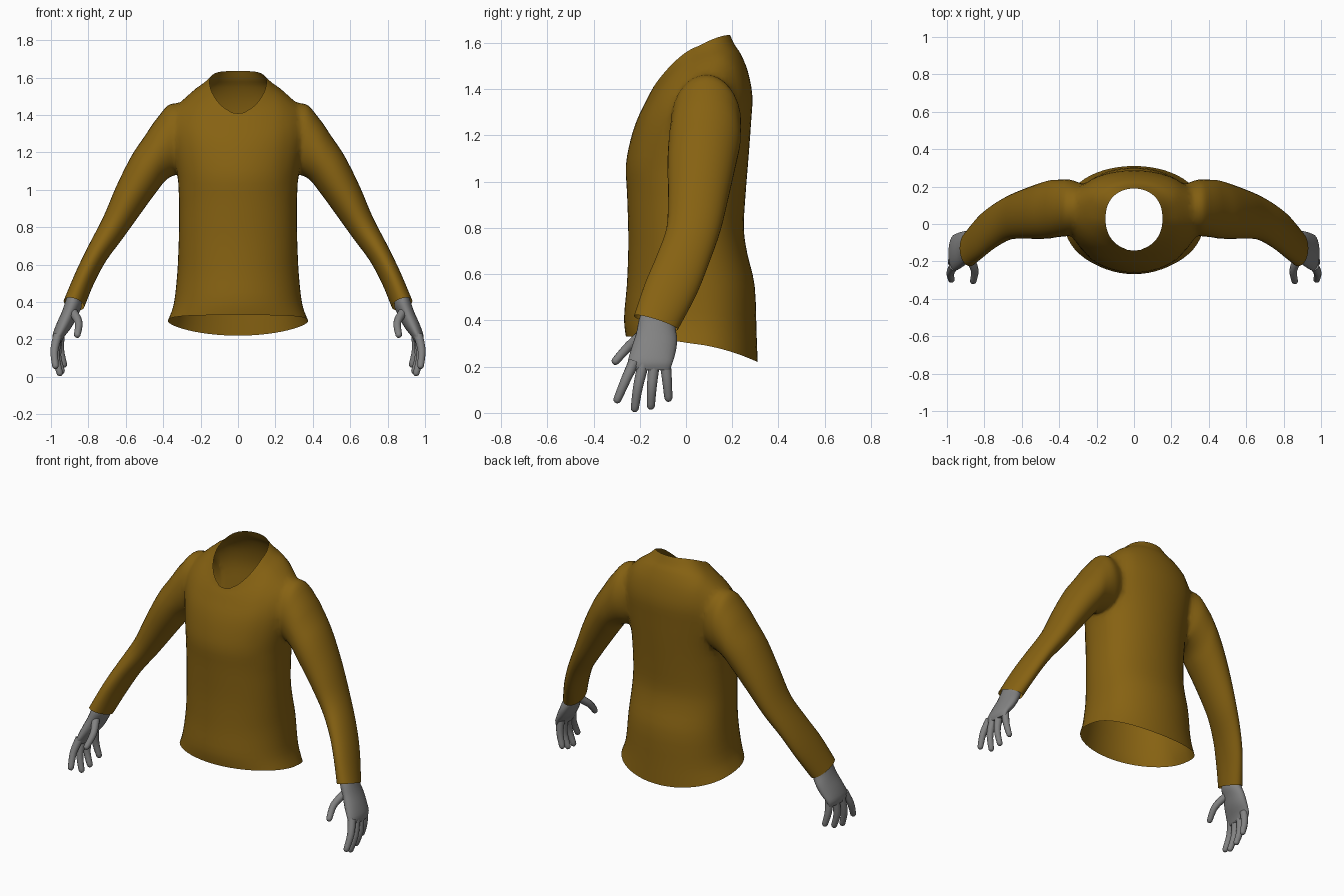
import bpy, bmesh, math
from mathutils import Vector

if "Cube" in bpy.data.objects:
    bpy.data.objects.remove(bpy.data.objects["Cube"])


def material(name, rgb):
    m = bpy.data.materials.new(name)
    m.diffuse_color = (*rgb, 1)
    m.use_nodes = True
    m.node_tree.nodes["Principled BSDF"].inputs["Base Color"].default_value = m.diffuse_color
    return m


FABRIC = material("mustard_fabric", (0.24, 0.122, 0.006))
SKIN = material("grey_skin", (0.225, 0.225, 0.225))


def smooth_rows(rows, steps):
    """Catmull-Rom interpolation of section parameters."""
    out = []
    for i in range(len(rows) - 1):
        quad = [rows[max(i - 1, 0)], rows[i], rows[i + 1], rows[min(i + 2, len(rows) - 1)]]
        for k in range(steps):
            t = k / steps
            out.append([0.5 * (2 * b + (c - a) * t + (2 * a - 5 * b + 4 * c - d) * t * t
                               + (3 * b - a - 3 * c + d) * t ** 3) for a, b, c, d in zip(*quad)])
    out.append(list(rows[-1]))
    return out


def loft(bm, rings):
    """Skin closed rings and close both ends with fans; return the fan centres."""
    vs = [[bm.verts.new(p) for p in r] for r in rings]
    n = len(rings[0])
    for a, b in zip(vs, vs[1:]):
        for i in range(n):
            j = (i + 1) % n
            bm.faces.new((a[i], a[j], b[j], b[i]))
    centres = []
    for r in (vs[0], vs[-1]):
        c = bm.verts.new(sum((v.co for v in r), Vector()) / n)
        centres.append(c.co.copy())
        for i in range(n):
            bm.faces.new((r[i], r[(i + 1) % n], c))
    return centres


def make_object(name, bm, mat):
    bmesh.ops.recalc_face_normals(bm, faces=bm.faces)
    me = bpy.data.meshes.new(name)
    bm.to_mesh(me)
    bm.free()
    me.materials.append(mat)
    ob = bpy.data.objects.new(name, me)
    bpy.context.collection.objects.link(ob)
    return ob


def activate(ob):
    bpy.ops.object.select_all(action='DESELECT')
    ob.select_set(True)
    bpy.context.view_layer.objects.active = ob


def torso_ring(row, n=56):
    w, yf, yb, zf, zs, zb = row
    yc, h = (yf + yb) / 2, (yb - yf) / 2
    pts = []
    for i in range(n):
        t = 2 * math.pi * i / n
        s = math.sin(t)
        e = 0.8 if s > 0 else 0.92          # flatter back than front
        y = yc + h * math.copysign(abs(s) ** e, s)
        z = zs + (zb - zf) / 2 * s + ((zb + zf) / 2 - zs) * s * s
        pts.append(Vector((w * math.cos(t), y, z)))
    return pts


def limb_ring(row, side, n=32):
    ux, uz, lx, lz, yf, yb, tilt = row
    c = Vector(((ux + lx) / 2, (yf + yb) / 2, (uz + lz) / 2))
    u = Vector(((ux - lx) / 2, 0, (uz - lz) / 2))
    v = Vector((0, (yb - yf) / 2, -tilt))
    pts = []
    for i in range(n):
        t = 2 * math.pi * i / n
        p = c + u * math.cos(t) + v * math.sin(t)
        pts.append(Vector((p.x * side, p.y, p.z)))
    return pts


# Torso: half width, front y, back y, z at front / side / back
TORSO = [
    (.375, -.26, .31, .33, .30, .22),
    (.343, -.268, .305, .41, .39, .35),
    (.325, -.256, .297, .55, .55, .55),
    (.318, -.25, .265, .69, .69, .69),
    (.315, -.25, .25, .80, .80, .80),
    (.315, -.255, .258, .95, .95, .95),
    (.325, -.26, .27, 1.07, 1.08, 1.10),
    (.345, -.24, .281, 1.18, 1.21, 1.25),
    (.355, -.213, .287, 1.265, 1.33, 1.37),
    (.335, -.18, .268, 1.335, 1.425, 1.475),
    (.27, -.16, .238, 1.375, 1.495, 1.55),
    (.20, -.147, .212, 1.398, 1.54, 1.59),
    (.152, -.14, .19, 1.412, 1.575, 1.635),
]

# Sleeve: upper x z, lower x z, front y, back y, tilt
SLEEVE = [
    (.24, 1.45, .24, 1.13, -.02, .20, 0),
    (.35, 1.468, .29, 1.087, -.06, .235, 0),
    (.405, 1.425, .335, 1.075, -.07, .243, 0),
    (.50, 1.285, .385, 1.05, -.076, .235, 0),
    (.57, 1.18, .45, .97, -.08, .215, 0),
    (.65, 1.02, .53, .86, -.078, .185, 0),
    (.72, .855, .62, .735, -.085, .15, 0),
    (.80, .70, .705, .62, -.13, .10, .01),
    (.865, .565, .77, .50, -.18, .045, .02),
    (.932, .405, .822, .375, -.225, -.035, .03),
]

bm = bmesh.new()
openings = loft(bm, [torso_ring(r) for r in smooth_rows(TORSO, 3)])
shirt = make_object("shirt", bm, FABRIC)

# Fuse both sleeves into the torso
for side in (1, -1):
    bm = bmesh.new()
    ends = loft(bm, [limb_ring(r, side) for r in smooth_rows(SLEEVE, 4)])
    openings.append(ends[1])
    sleeve = make_object("sleeve_helper", bm, FABRIC)
    activate(shirt)
    mod = shirt.modifiers.new("join_sleeve", 'BOOLEAN')
    mod.operation = 'UNION'
    mod.solver = 'EXACT'
    mod.object = sleeve
    bpy.ops.object.modifier_apply(modifier=mod.name)
    bpy.data.objects.remove(sleeve, do_unlink=True)

# Open the neck, hem and cuffs, then relax the shoulder seams
bm = bmesh.new()
bm.from_mesh(shirt.data)
caps = [v for v in bm.verts if any((v.co - c).length < 1e-3 for c in openings)]
bmesh.ops.delete(bm, geom=caps, context='VERTS')
bmesh.ops.remove_doubles(bm, verts=bm.verts, dist=0.005)
seam = [v for v in bm.verts if .23 < abs(v.co.x) < .43 and v.co.z > 1.02 and not v.is_boundary]
for _ in range(5):
    bmesh.ops.smooth_vert(bm, verts=seam, factor=0.5, use_axis_x=True, use_axis_y=True, use_axis_z=True)
bm.to_mesh(shirt.data)
bm.free()

# Palm sections use the same layout as the sleeve
PALM = [
    (.912, .44, .84, .42, -.185, -.05, .02),
    (.925, .395, .836, .375, -.203, -.045, .02),
    (.945, .34, .862, .32, -.215, -.038, .015),
    (.972, .28, .89, .265, -.235, -.045, .01),
    (.992, .22, .928, .215, -.252, -.058, 0),
    (.985, .185, .945, .185, -.24, -.07, 0),
]
# Digits: base, knuckle, tip
DIGITS = [
    [(.964, -.225, .22), (.982, -.262, .14), (.976, -.298, .055)],
    [(.966, -.185, .21), (.974, -.208, .11), (.952, -.222, .017)],
    [(.962, -.138, .21), (.966, -.148, .11), (.942, -.152, .028)],
    [(.952, -.09, .22), (.95, -.082, .14), (.930, -.076, .062)],
    [(.885, -.175, .35), (.852, -.245, .29), (.86, -.307, .222)],
]


def digit_rings(points, side, n=12):
    path = [Vector(p) for p in smooth_rows(points, 4)]
    last = len(path) - 1
    rings = []
    for i, p in enumerate(path):
        d = (path[min(i + 1, last)] - path[max(i - 1, 0)]).normalized()
        a = d.cross(Vector((0, 1, 0))).normalized()
        b = d.cross(a)
        spots = [(p, .025 - .008 * i / last)]
        if i == last:                       # rounded fingertip
            spots += [(p + d * .007, .0135), (p + d * .0125, .007)]
        for c, r in spots:
            ring = []
            for k in range(n):
                t = 2 * math.pi * k / n
                q = c + (a * math.cos(t) + b * math.sin(t)) * r
                ring.append(Vector((q.x * side, q.y, q.z)))
            rings.append(ring)
    return rings


parts = [shirt]
for side, name in ((1, "left_hand"), (-1, "right_hand")):
    bm = bmesh.new()
    loft(bm, [limb_ring(r, side, 24) for r in smooth_rows(PALM, 3)])
    for digit in DIGITS:
        loft(bm, digit_rings(digit, side))
    parts.append(make_object(name, bm, SKIN))

for ob in parts:
    activate(ob)
    bpy.ops.object.shade_smooth_by_angle(angle=math.radians(65))
